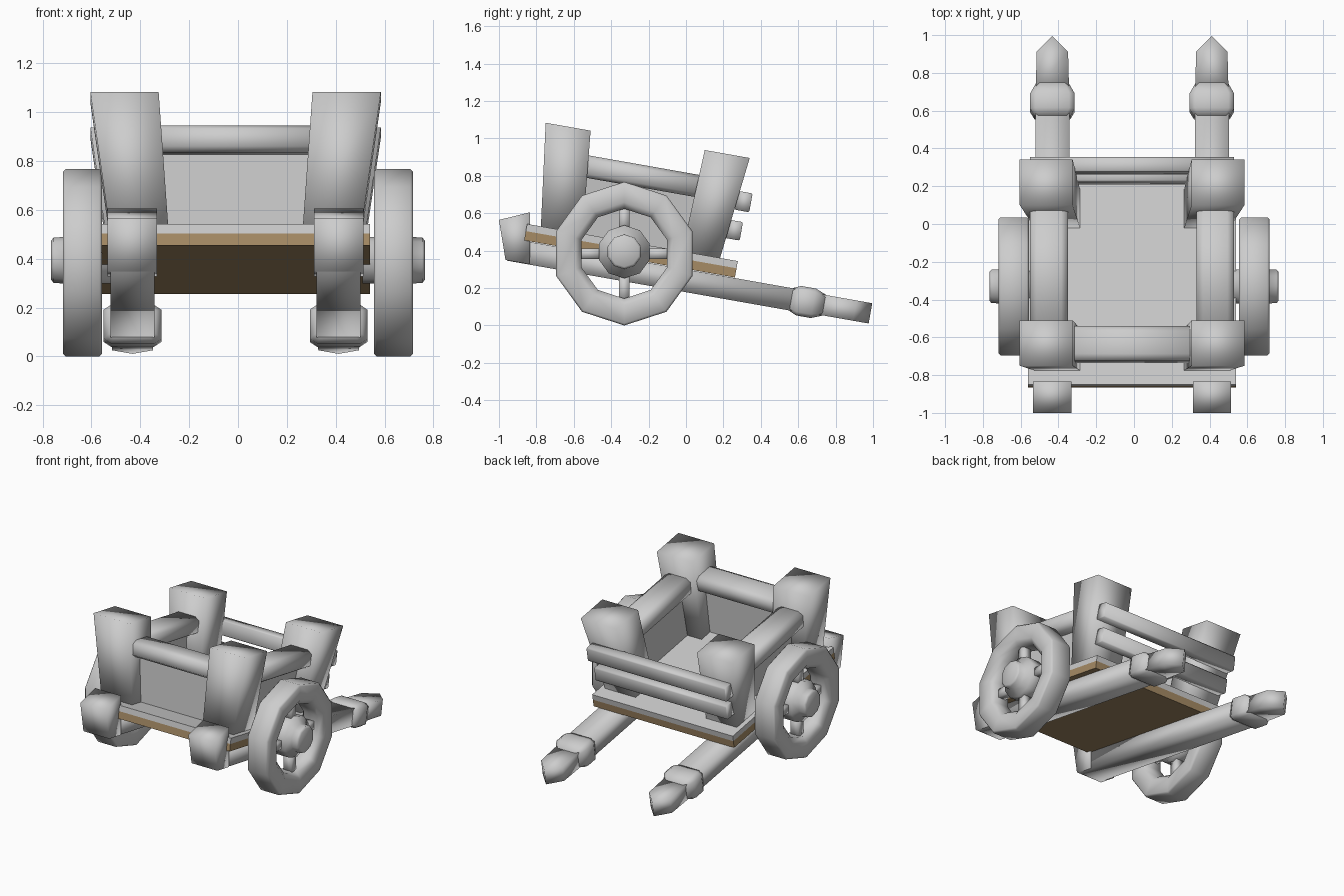
import bpy, bmesh, math
from mathutils import Matrix, Vector

old = bpy.data.objects.get("Cube")
if old:
    bpy.data.objects.remove(old, do_unlink=True)


def material(name, rgb):
    m = bpy.data.materials.new(name)
    m.use_nodes = True
    m.diffuse_color = (*rgb, 1)
    bsdf = next(n for n in m.node_tree.nodes if n.type == 'BSDF_PRINCIPLED')
    bsdf.inputs["Base Color"].default_value = (*rgb, 1)
    bsdf.inputs["Roughness"].default_value = 0.8
    return m


GREY = material("pale_grey", (0.61, 0.61, 0.61))
BROWN = material("wood_brown", (0.38, 0.26, 0.13))

# The whole body tips down towards the shafts; the wheels stay upright
TILT = Matrix.Translation((-0.01, 0, 0)) @ Matrix.Rotation(math.radians(-10), 4, 'X')
X, Y, Z = 0, 1, 2


def finish(name, bm, mat, matrix, smooth):
    bmesh.ops.recalc_face_normals(bm, faces=bm.faces)
    me = bpy.data.meshes.new(name)
    bm.to_mesh(me)
    bm.free()
    me.materials.append(mat)
    for p in me.polygons:
        p.use_smooth = smooth
    ob = bpy.data.objects.new(name, me)
    ob.matrix_world = matrix
    bpy.context.collection.objects.link(ob)
    return ob


def skin(bm, rings, closed=False):
    """Bridge vertex rings with quads, capping the ends when open."""
    n = len(rings[0])
    pairs = list(zip(rings, rings[1:]))
    if closed:
        pairs.append((rings[-1], rings[0]))
    for a, b in pairs:
        for i in range(n):
            j = (i + 1) % n
            bm.faces.new((a[i], a[j], b[j], b[i]))
    if not closed:
        bm.faces.new(rings[0])
        bm.faces.new(rings[-1])


def beam(name, axis, sections, side=1, cut=0, mat=GREY, smooth=True, matrix=TILT):
    """Loft rectangles along an axis: (position, centre1, centre2, half1, half2)."""
    bm = bmesh.new()
    k = 1 - cut
    outline = [(1, 1), (-1, 1), (-1, -1), (1, -1)]
    if cut:
        outline = [(1, k), (k, 1), (-k, 1), (-1, k), (-1, -k), (-k, -1), (k, -1), (1, -k)]
    rings = []
    for pos, c1, c2, h1, h2 in sections:
        ring = []
        for u, v in outline:
            p = [c1 + u * h1, c2 + v * h2]
            p.insert(axis, pos)
            p[X] *= side
            ring.append(bm.verts.new(p))
        rings.append(ring)
    skin(bm, rings)
    bmesh.ops.remove_doubles(bm, verts=bm.verts, dist=0.0005)
    return finish(name, bm, mat, matrix, smooth)


def lathe(name, profile, side, steps, closed, matrix):
    """Turn an (x, radius) profile about the axle."""
    bm = bmesh.new()
    turns = [2 * math.pi * i / steps for i in range(steps)]
    rings = [[bm.verts.new((side * x, r * math.sin(t), r * math.cos(t))) for t in turns]
             for x, r in profile]
    skin(bm, rings, closed)
    return finish(name, bm, GREY, matrix, True)


# Floor: pale boards over a brown underside
beam("floor_top", Z, [(z, 0, -0.359, 0.55, 0.572) for z in (0.348, 0.387)], smooth=False)
beam("floor_underside", Z, [(z, 0, -0.359, 0.55, 0.572) for z in (0.298, 0.348)],
     mat=BROWN, smooth=False)

for side, label in ((1, "left"), (-1, "right")):
    # Corner posts, splayed outwards and wider at the top
    beam(label + "_front_post", Z, [(0.38, 0.395, -0.742, 0.12, 0.113),
                                    (0.937, 0.455, -0.805, 0.14, 0.122)], side)
    beam(label + "_back_post", Z, [(0.38, 0.395, 0.013, 0.12, 0.103),
                                   (0.941, 0.455, 0.058, 0.14, 0.122)], side)

    # Side rail and leaning side panel
    beam(label + "_rail", Y, [(y, 0.44, 0.745, 0.1, 0.06) for y in (-0.76, 0.02)], side, 0.35)
    beam(label + "_panel", Z, [(0.38, 0.4, -0.36, 0.015, 0.36),
                               (0.72, 0.44, -0.36, 0.015, 0.38)], side, smooth=False)

    # Shaft with swollen collar and wedge tip
    beam(label + "_shaft", Y, [(y, 0.422, 0.235, 0.09, 0.06) for y in (-1.0, 0.56)], side)
    beam(label + "_collar", Y, [(0.53, 0.422, 0.235, 0.095, 0.062),
                                (0.57, 0.422, 0.235, 0.118, 0.08),
                                (0.65, 0.422, 0.235, 0.118, 0.08),
                                (0.71, 0.422, 0.235, 0.086, 0.056)], side, 0.25)
    beam(label + "_shaft_tip", Y, [(0.68, 0.422, 0.235, 0.088, 0.055),
                                   (0.875, 0.422, 0.235, 0.083, 0.055),
                                   (0.96, 0.422, 0.235, 0, 0.055)], side)

    # Upturned block at the front end of the shaft
    bm = bmesh.new()
    outline = [(-1.011, 0.177), (-1.083, 0.382), (-0.927, 0.451), (-0.9, 0.3), (-0.88, 0.177)]
    skin(bm, [[bm.verts.new((side * x, y, z)) for y, z in outline] for x in (0.322, 0.524)])
    finish(label + "_shaft_block", bm, GREY, TILT, True)

    # Ten-sided wheel rim, stepped hub and four spokes
    hub_place = Matrix.Translation((0, -0.33, 0.384))
    rim = [(0.557, 0.373), (0.568, 0.384), (0.706, 0.384), (0.717, 0.373),
           (0.717, 0.275), (0.69, 0.24), (0.585, 0.24), (0.557, 0.275)]
    lathe(label + "_wheel_rim", rim, side, 10, True, hub_place)
    hub = [(0.51, 0.095), (0.565, 0.095), (0.585, 0.142), (0.69, 0.142),
           (0.715, 0.095), (0.755, 0.093), (0.765, 0.08)]
    lathe(label + "_wheel_hub", hub, side, 10, False,
          Matrix.Translation((0, -0.33, 0.394)))
    for i in range(4):
        spin = hub_place @ Matrix.Rotation(i * math.pi / 2, 4, 'X')
        beam(label + "_spoke_" + str(i + 1), Z,
             [(z, 0.637, 0, 0.03, 0.028) for z in (0.1, 0.27)], side, matrix=spin)

# Front rail and panel
beam("front_rail", X, [(x, -0.78, 0.757, 0.093, 0.056) for x in (-0.42, 0.42)], cut=0.35)
beam("front_panel", Z, [(0.38, 0, -0.74, 0.36, 0.015),
                        (0.73, 0, -0.78, 0.4, 0.015)], smooth=False)

# Two slats across the outside of the back posts
beam("upper_back_slat", X, [(x, 0.188, 0.706, 0.04, 0.051) for x in (-0.54, 0.54)], cut=0.15)
beam("lower_back_slat", X, [(x, 0.164, 0.547, 0.04, 0.05) for x in (-0.515, 0.515)], cut=0.15)
